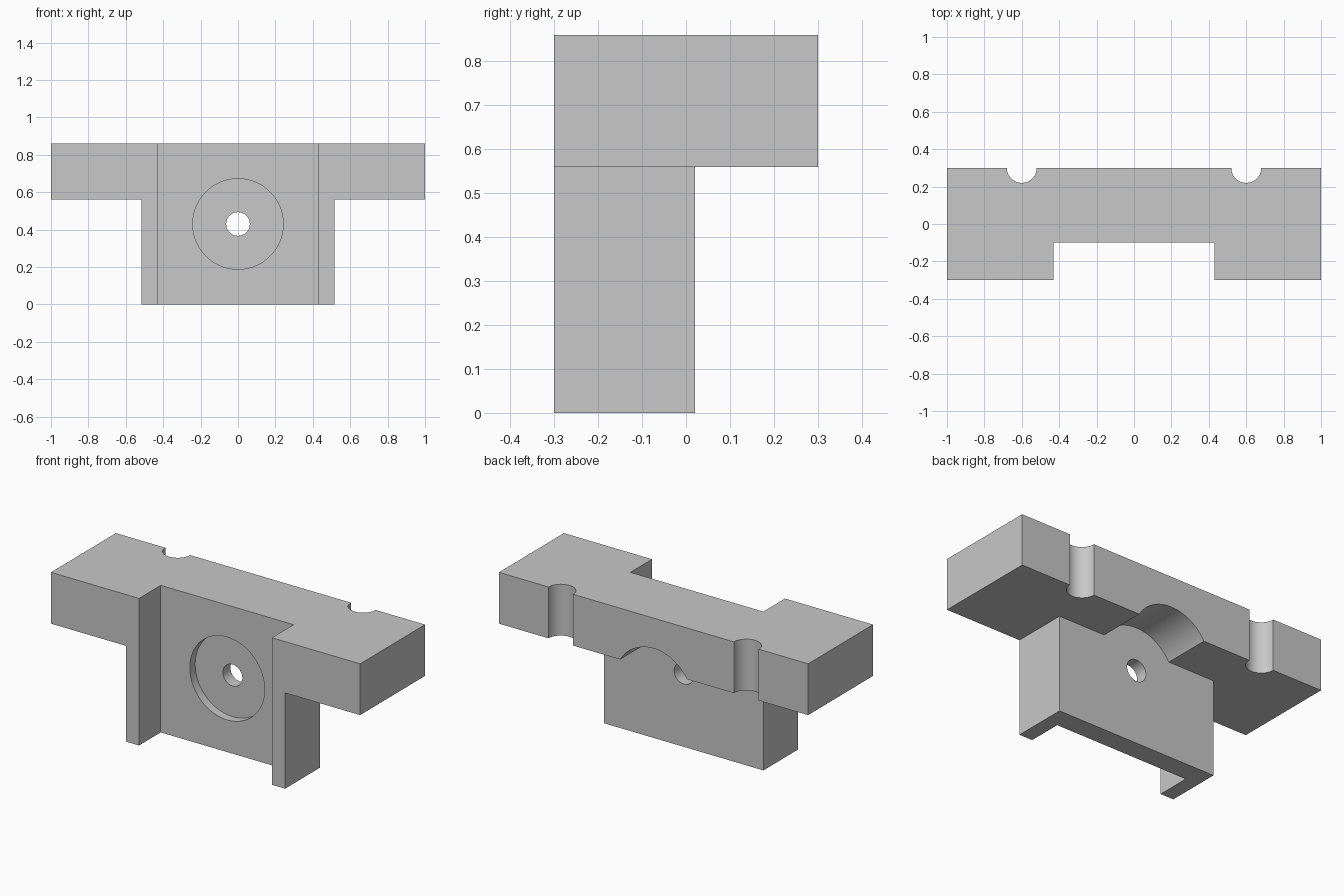
import bpy, bmesh, math
from mathutils import Matrix

old = bpy.data.objects.get("Cube")
if old:
    bpy.data.objects.remove(old, do_unlink=True)

grey = bpy.data.materials.new("plain grey")
grey.use_nodes = True
COLOUR = (0.58, 0.58, 0.58, 1)
grey.diffuse_color = COLOUR
grey.node_tree.nodes["Principled BSDF"].inputs["Base Color"].default_value = COLOUR


def add_object(name, bm):
    bmesh.ops.recalc_face_normals(bm, faces=bm.faces)
    mesh = bpy.data.meshes.new(name)
    bm.to_mesh(mesh)
    bm.free()
    mesh.materials.append(grey)
    ob = bpy.data.objects.new(name, mesh)
    bpy.context.collection.objects.link(ob)
    return ob


def box(name, x, y, z):
    bm = bmesh.new()
    bmesh.ops.create_cube(bm, size=1)
    for v in bm.verts:
        for i, (lo, hi) in enumerate((x, y, z)):
            v.co[i] = lo if v.co[i] < 0 else hi
    return add_object(name, bm)


def cylinder(name, radius, centre, length, along_y=False):
    bm = bmesh.new()
    turn = Matrix.Rotation(math.pi / 2, 4, 'X') if along_y else Matrix()
    bmesh.ops.create_cone(bm, cap_ends=True, segments=96, radius1=radius, radius2=radius,
                          depth=length, matrix=Matrix.Translation(centre) @ turn)
    return add_object(name, bm)


def cut(target, cutter):
    cutter.hide_render = True
    mod = target.modifiers.new("cut", 'BOOLEAN')
    mod.operation = 'DIFFERENCE'
    mod.solver = 'EXACT'
    mod.object = cutter
    bpy.context.view_layer.objects.active = target
    bpy.ops.object.modifier_apply(modifier=mod.name)
    bpy.data.objects.remove(cutter, do_unlink=True)


FLANGE_Z, TOP, WEB_X, BORE_Z = 0.56, 0.86, 0.515, 0.43

# T-shaped body: front profile pushed from front to back
profile = [(-WEB_X, 0), (WEB_X, 0), (WEB_X, FLANGE_Z), (1, FLANGE_Z),
           (1, TOP), (-1, TOP), (-1, FLANGE_Z), (-WEB_X, FLANGE_Z)]
bm = bmesh.new()
face = bm.faces.new([bm.verts.new((x, -0.3, z)) for x, z in profile])
new = bmesh.ops.extrude_face_region(bm, geom=[face])["geom"]
bmesh.ops.translate(bm, vec=(0, 0.6, 0),
                    verts=[g for g in new if isinstance(g, bmesh.types.BMVert)])
bracket = add_object("bracket", bm)

# Clear the space behind the web, below the flange
cut(bracket, box("rear_space", (-0.7, 0.7), (0.02, 0.5), (-0.2, FLANGE_Z)))
# Full-height front channel
cut(bracket, box("front_channel", (-0.43, 0.43), (-0.5, -0.1), (-0.2, 1.1)))
# Shallow round recess and through hole in the web
cut(bracket, cylinder("round_recess", 0.242, (0, -0.15, BORE_Z), 0.2, True))
cut(bracket, cylinder("through_hole", 0.063, (0, -0.05, BORE_Z), 0.4, True))
# Round clearance under the back of the flange
cut(bracket, cylinder("rear_clearance", 0.252, (0, 0.27, BORE_Z), 0.5, True))
# Half-round notches in the back edge
for side in (-1, 1):
    cut(bracket, cylinder("edge_notch", 0.08, (side * 0.6, 0.3, 0.7), 0.6))

bpy.ops.object.select_all(action='DESELECT')
bracket.select_set(True)
bpy.context.view_layer.objects.active = bracket
bpy.ops.object.shade_smooth_by_angle(angle=math.radians(30))
